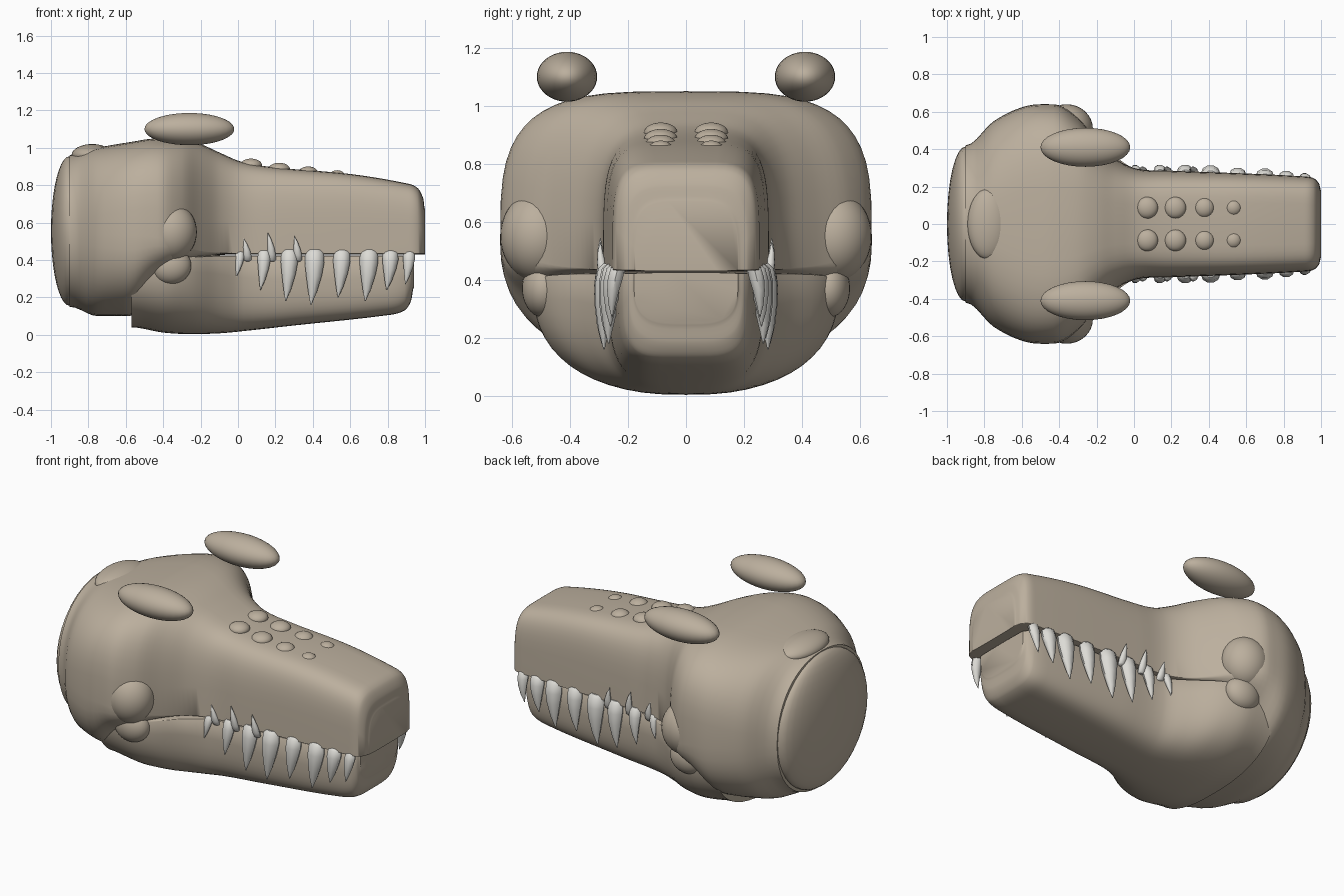
import bpy, bmesh, math
from mathutils import Vector

if "Cube" in bpy.data.objects:
    bpy.data.objects.remove(bpy.data.objects["Cube"])


def material(name, rgb):
    m = bpy.data.materials.new(name)
    m.use_nodes = True
    m.diffuse_color = (*rgb, 1)
    m.node_tree.nodes["Principled BSDF"].inputs["Base Color"].default_value = (*rgb, 1)
    return m


skin = material("tan skin", (0.50, 0.43, 0.34))
ivory = material("ivory teeth", (0.72, 0.71, 0.67))


def finish(bm, name, mat, angle=40):
    bmesh.ops.recalc_face_normals(bm, faces=bm.faces)
    me = bpy.data.meshes.new(name)
    bm.to_mesh(me)
    bm.free()
    me.materials.append(mat)
    ob = bpy.data.objects.new(name, me)
    bpy.context.collection.objects.link(ob)
    bpy.ops.object.select_all(action="DESELECT")
    ob.select_set(True)
    bpy.context.view_layer.objects.active = ob
    bpy.ops.object.shade_smooth_by_angle(angle=math.radians(angle))
    return ob


def skin_rings(rings):
    bm = bmesh.new()
    loops = [[bm.verts.new(p) for p in r] for r in rings]
    n = len(loops[0])
    for a, b in zip(loops, loops[1:]):
        for i in range(n):
            j = (i + 1) % n
            bm.faces.new((a[i], a[j], b[j], b[i]))
    bm.faces.new(loops[0])
    bm.faces.new(loops[-1])
    return bm


def blend(rows, steps=5):
    """Smooth in-between cross-sections, evenly eased along x."""
    out = []
    for k in range(len(rows) - 1):
        p1, p2 = rows[k], rows[k + 1]
        p0, p3 = rows[max(k - 1, 0)], rows[min(k + 2, len(rows) - 1)]
        d = p2[0] - p1[0]
        for s in range(steps):
            t = s / steps
            h = t * t * (3 - 2 * t)
            row = [p1[0] + d * t]
            for a, b, c, e in list(zip(p0, p1, p2, p3))[1:]:
                m1 = (c - a) / (p2[0] - p0[0]) * d
                m2 = (e - b) / (p3[0] - p1[0]) * d
                # flat tangents at turning points avoid overshoot
                m1 = m1 if (b - a) * (c - b) > 0 else 0
                m2 = m2 if (c - b) * (e - c) > 0 else 0
                row.append(b * (1 - h) + c * h + t * (1 - t) * ((1 - t) * m1 - t * m2))
            out.append(row)
    return out + [rows[-1]]


def loft(name, rows, segs=56):
    """Rows: x, half width, middle z, top z, bottom z, top squareness, bottom squareness."""
    rings = []
    for x, w, mid, top, bot, nt, nb in blend(rows):
        ring = []
        for i in range(segs):
            a = 2 * math.pi * i / segs
            c, s = math.cos(a), math.sin(a)
            e = 2 / (nt if s >= 0 else nb)
            rise = (top - mid) if s >= 0 else (bot - mid)
            ring.append((x, math.copysign(abs(c) ** e, c) * w, mid + rise * abs(s) ** e))
        rings.append(ring)
    return finish(skin_rings(rings), name, skin, 48)


def ellipsoid(name, centre, radii):
    bm = bmesh.new()
    bmesh.ops.create_uvsphere(bm, u_segments=32, v_segments=20, radius=1)
    bmesh.ops.scale(bm, vec=radii, verts=bm.verts)
    bmesh.ops.translate(bm, vec=centre, verts=bm.verts)
    return finish(bm, name, skin)


def tooth(name, x, y, z, tip, radius, side):
    """Curved cone with a rounded root, tip leaning back and outwards."""
    rings = []
    for t, r in ((-0.06, 0.6), (0, 0.95), (0.2, 1), (0.45, 0.8), (0.75, 0.45), (1, 0.05)):
        cx = x - 0.02 * t * t
        cy = side * (y + 0.05 * t * (1 - 0.6 * t))
        rings.append([(cx + radius * r * math.cos(a), cy + radius * r * 0.85 * math.sin(a),
                       z + (tip - z) * t) for a in [k * math.pi / 5 for k in range(10)]])
    finish(skin_rings(rings), name, ivory)


# Skull and upper snout in one smooth body
loft("skull_and_snout", [
    (-0.90, 0.42, 0.55, 0.96, 0.15, 2.2, 2.2),
    (-0.75, 0.55, 0.54, 1.00, 0.10, 2.8, 2.4),
    (-0.58, 0.63, 0.53, 1.03, 0.10, 3.4, 2.5),
    (-0.43, 0.64, 0.52, 1.05, 0.26, 3.6, 2.5),
    (-0.30, 0.57, 0.48, 1.045, 0.35, 3.6, 2.5),
    (-0.20, 0.45, 0.45, 1.02, 0.40, 3.6, 2.5),
    (-0.10, 0.35, 0.44, 0.975, 0.425, 3.8, 2.5),
    (0.02, 0.295, 0.435, 0.925, 0.43, 4.2, 2.5),
    (0.20, 0.285, 0.435, 0.895, 0.43, 4.5, 2.5),
    (0.60, 0.27, 0.435, 0.86, 0.43, 5, 2.5),
    (0.90, 0.255, 0.435, 0.81, 0.43, 5, 2.5),
    (0.96, 0.245, 0.435, 0.785, 0.43, 5, 2.5),
    (0.99, 0.215, 0.435, 0.73, 0.43, 4.5, 2.5),
    (1.00, 0.18, 0.435, 0.67, 0.43, 4, 2.5),
])

# Lower jaw
loft("lower_jaw", [
    (-0.57, 0.53, 0.40, 0.42, 0.04, 3, 2.5),
    (-0.40, 0.53, 0.40, 0.42, 0.012, 3, 2.5),
    (-0.25, 0.48, 0.41, 0.425, 0.004, 3, 2.6),
    (-0.10, 0.36, 0.42, 0.425, 0.008, 3, 3),
    (0.03, 0.285, 0.42, 0.425, 0.02, 3, 3.5),
    (0.30, 0.265, 0.42, 0.425, 0.05, 3, 4),
    (0.80, 0.235, 0.42, 0.425, 0.105, 3, 4.5),
    (0.89, 0.22, 0.42, 0.425, 0.13, 3, 4.5),
    (0.925, 0.20, 0.42, 0.425, 0.18, 3, 4),
    (0.94, 0.18, 0.42, 0.425, 0.25, 3, 3.5),
])

# Domed neck end and crown bump
ellipsoid("neck_dome", (-0.9, 0, 0.555), (0.1, 0.415, 0.4))
ellipsoid("crown_bump", (-0.78, 0, 0.96), (0.11, 0.19, 0.06))

# Paired parts
for side, tag in ((1, "left"), (-1, "right")):
    ellipsoid(f"brow_{tag}", (-0.26, side * 0.41, 1.1), (0.24, 0.104, 0.086))
    ellipsoid(f"cheek_{tag}", (-0.36, side * 0.51, 0.55), (0.14, 0.13, 0.155))
    ellipsoid(f"jaw_hinge_{tag}", (-0.36, side * 0.49, 0.37), (0.11, 0.075, 0.10))

    # Snout bumps
    for i, (x, r, top) in enumerate(((0.07, 0.058, 0.942), (0.22, 0.058, 0.92),
                                     (0.375, 0.053, 0.9), (0.53, 0.045, 0.88))):
        ellipsoid(f"snout_bump_{tag}_{i + 1}", (x, side * 0.087, top - 0.035), (r, r, 0.035))

    # Upper teeth, then the short lower ones
    for i, (x, tip, r) in enumerate(((0.01, 0.31, 0.024), (0.14, 0.24, 0.035), (0.275, 0.18, 0.046),
                                     (0.41, 0.16, 0.052), (0.555, 0.20, 0.046), (0.70, 0.18, 0.050),
                                     (0.815, 0.24, 0.043), (0.915, 0.27, 0.032))):
        tooth(f"upper_tooth_{tag}_{i + 1}", x, 0.285 - 0.055 * x, 0.44, tip, r, side)
    for i, (x, tip) in enumerate(((0.05, 0.515), (0.18, 0.545), (0.32, 0.53))):
        tooth(f"lower_tooth_{tag}_{i + 1}", x, 0.275, 0.40, tip, 0.023, side)
